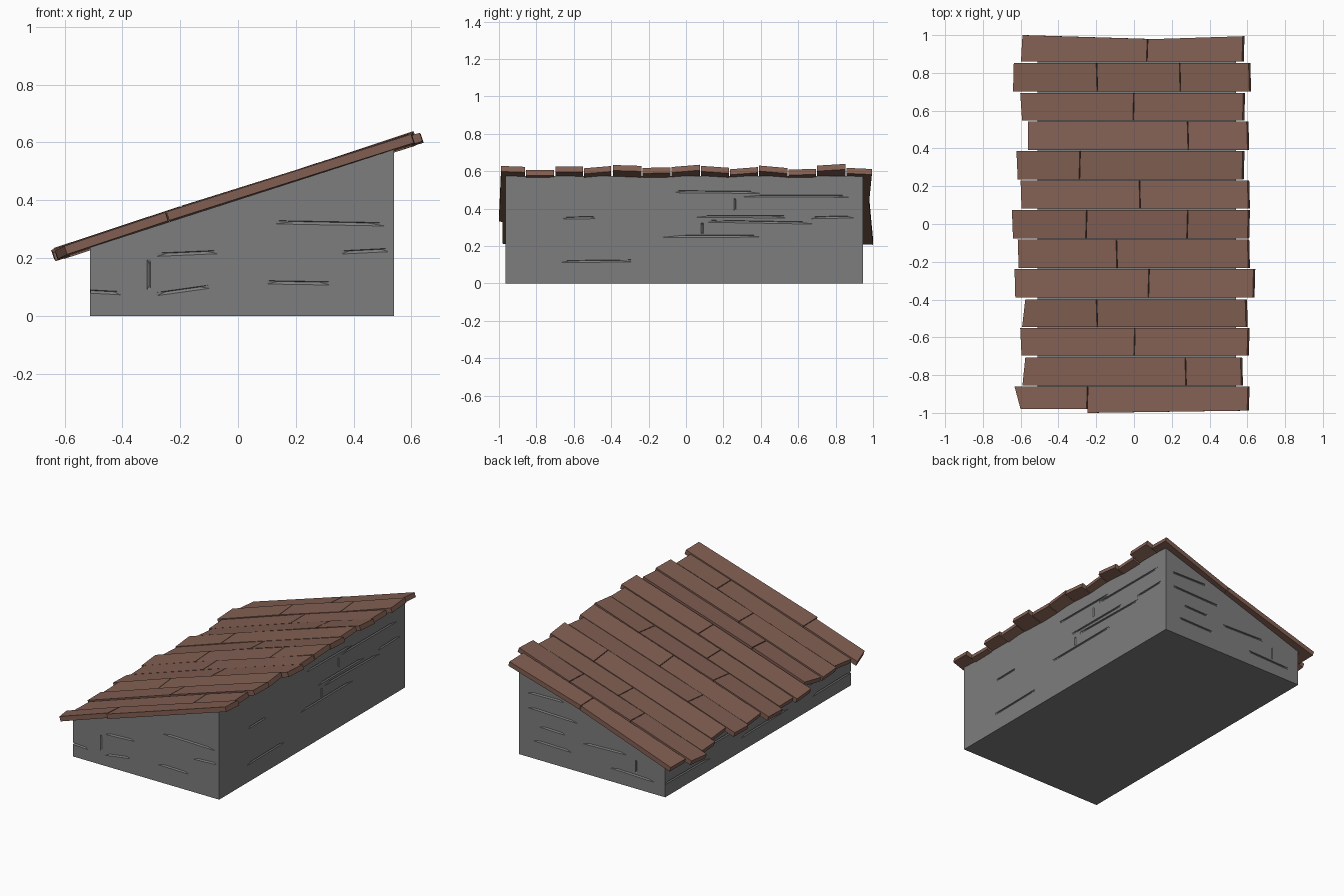
import bpy, bmesh
from mathutils import Vector

if "Cube" in bpy.data.objects:
    bpy.data.objects.remove(bpy.data.objects["Cube"])

SLOPE, BASE = 0.322, 0.402          # roof underside: z = BASE + SLOPE * x
X0, X1, Y0, Y1 = -0.512, 0.54, -0.965, 0.945


def make_object(name, bm, color=None):
    bmesh.ops.recalc_face_normals(bm, faces=bm.faces[:])
    mesh = bpy.data.meshes.new(name)
    bm.to_mesh(mesh)
    bm.free()
    ob = bpy.data.objects.new(name, mesh)
    bpy.context.collection.objects.link(ob)
    if color:
        mat = bpy.data.materials.new(name + "_colour")
        mat.diffuse_color = (*color, 1)
        mat.use_nodes = True
        mat.node_tree.nodes["Principled BSDF"].inputs["Base Color"].default_value = mat.diffuse_color
        mesh.materials.append(mat)
    return ob


def add_box(bm, bottom, top):
    b = [bm.verts.new(p) for p in bottom]
    t = [bm.verts.new(p) for p in top]
    bm.faces.new(b[::-1])
    bm.faces.new(t)
    for i in range(4):
        j = (i + 1) % 4
        bm.faces.new((b[i], b[j], t[j], t[i]))


STONE = (0.205, 0.205, 0.205)
WOOD = (0.222, 0.114, 0.085)

# Stone base with a sloping top
bm = bmesh.new()
corners = [(X0, Y0), (X1, Y0), (X1, Y1), (X0, Y1)]
add_box(bm, [(x, y, 0) for x, y in corners],
        [(x, y, BASE + SLOPE * x) for x, y in corners])
base = make_object("stone_base", bm, STONE)

# Cracks in each wall: (start, z, end, z) along the wall
front = [(0.11, .328, 0.53, .32), (-.29, .215, -.06, .225), (-.305, .085, -.305, .2),
         (-.29, .078, -.09, .106), (.09, .12, .33, .116), (.35, .223, .53, .232),
         (-.55, .09, -.4, .082)]
right = [(-.1, .495, .43, .49), (.27, .472, .9, .47), (.265, .385, .265, .46),
         (-.16, .255, .44, .257), (.09, .337, .72, .326), (.09, .265, .09, .325),
         (.02, .362, .56, .36), (.66, .355, .91, .36), (-.67, .353, -.47, .356),
         (-.7, .12, -.27, .125)]
back = [(-.25, .21, .1, .2), (-.3, .1, -.3, .19), (-.45, .085, -.1, .095),
        (.1, .32, .5, .33), (.15, .12, .45, .125), (.2, .43, .5, .425), (.2, .22, .4, .225)]
left = [(-1, .09, -.55, .085), (-.35, .1, .2, .095), (.45, .085, 1, .092),
        (-.6, .17, -.1, .165), (.15, .165, .6, .17)]
walls = [(front, lambda a, z, d: (a, Y0 + d, z)),
         (right, lambda a, z, d: (X1 - d, a, z)),
         (back, lambda a, z, d: (a, Y1 - d, z)),
         (left, lambda a, z, d: (X0 + d, a, z))]

# Each crack is a thin tapered chip: crisp upper lip, soft ramp below
bm = bmesh.new()
for cracks, place in walls:
    for a0, z0, a1, z1 in cracks:
        p, q = Vector((a0, z0)), Vector((a1, z1))
        upright = abs(a1 - a0) < 0.01
        side = Vector((1, 0)) if upright else Vector((0, 1))
        pts = []
        for f in (0, 1):
            m = p.lerp(q, f)
            pts += [(m + side * 0.003, -0.002), (m - side * 0.012, -0.002)]
        for f in (0.2, 0.8):
            pts.append((p.lerp(q, f), 0.007))
        verts = [bm.verts.new(place(v.x, v.y, d)) for v, d in pts]
        bmesh.ops.convex_hull(bm, input=verts)
cutter = make_object("crack_cutter", bm)
cutter.hide_render = True
cutter.hide_set(True)
mod = base.modifiers.new("cracks", 'BOOLEAN')
mod.operation, mod.solver, mod.object = 'DIFFERENCE', 'EXACT', cutter
mod.use_self = True

# Roof plank rows: y low, y high, left x at low y, left x at high y, right x,
# height offsets at low and high y, then the joints
rows = [
    (-.985, -.860, -.60, -.632, .61, .004, -.004, [-.24]),
    (-.855, -.706, -.59, -.575, .575, -.012, -.008, [.285]),
    (-.697, -.551, -.595, -.602, .61, .0, -.002, [.01]),
    (-.545, -.400, -.592, -.575, .60, -.01, .008, [-.185]),
    (-.389, -.239, -.628, -.632, .64, -.002, -.010, [.085]),
    (-.232, -.083, -.61, -.615, .612, -.012, -.008, [-.08]),
    (-.078, .074, -.64, -.646, .612, -.010, .005, [-.245, .29]),
    (.081, .231, -.595, -.60, .612, .002, -.010, [.042]),
    (.236, .386, -.615, -.622, .583, -.008, .006, [-.28]),
    (.391, .542, -.56, -.562, .608, .006, -.010, [.297]),
    (.547, .694, -.592, -.602, .586, -.012, -.008, [.005]),
    (.701, .852, -.64, -.636, .618, -.004, .010, [-.185, .255]),
    (.859, .990, -.598, -.590, .583, .002, -.008, [.077]),
]
T = 0.031
N = Vector((-0.306, 0, 0.952)) * T

bm = bmesh.new()
for i, (ya, yb, xl0, xl1, xr, ha, hb, joints) in enumerate(rows):
    ha, hb = ha * 0.75, hb * 0.75
    lean = 0.004 if i % 2 else -0.004
    xs_low = [xl0 + 0.009] + joints + [xr + lean * 0.5]
    xs_high = [xl1 + 0.009] + [j - lean for j in joints] + [xr - lean * 0.5]
    n = len(xs_low) - 1
    for k in range(n):
        g0 = 0.002 if k else 0
        g1 = 0.002 if k < n - 1 else 0
        skew = 0.002 if k % 2 else -0.002
        y_a, y_b = [ya, ya], [yb, yb]
        if i == 0:                      # uneven front edge
            y_a = [-.98, -.98] if k == 0 else [-1.0, -.988]
        if i == len(rows) - 1:          # back edge dips at the joint
            y_b = [1.0, .98] if k == 0 else [.978, .994]
        plan = [(xs_low[k] + g0, y_a[0], ha + skew), (xs_low[k + 1] - g1, y_a[1], ha - skew),
                (xs_high[k + 1] - g1, y_b[1], hb - skew), (xs_high[k] + g0, y_b[0], hb + skew)]
        low = [Vector((x, y, BASE + SLOPE * x + h)) for x, y, h in plan]
        add_box(bm, low, [p + N for p in low])
make_object("roof_planks", bm, WOOD)
